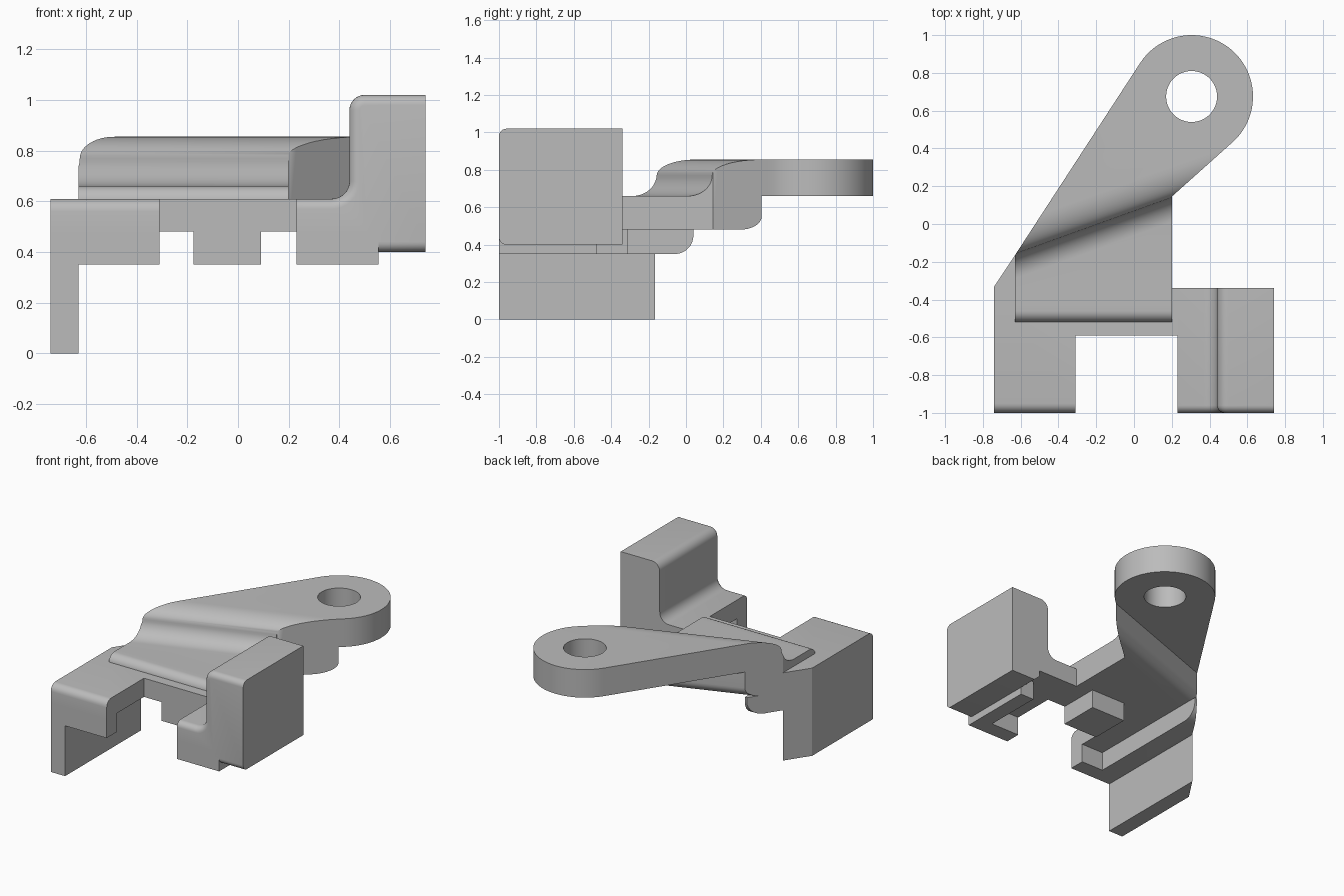
import bpy, bmesh, math
from math import cos, sin, radians, atan2, acos, degrees, hypot

cube = bpy.data.objects.get("Cube")
if cube:
    bpy.data.objects.remove(cube)

grey = bpy.data.materials.new("plain grey")
grey.use_nodes = True
colour = (0.5, 0.5, 0.5, 1)
grey.diffuse_color = colour
grey.node_tree.nodes["Principled BSDF"].inputs["Base Color"].default_value = colour


def arc(cx, cy, rx, ry, start, end, n=12):
    """Points of an elliptical arc, angles in degrees."""
    angles = [radians(start + (end - start) * i / n) for i in range(n + 1)]
    return [(cx + rx * cos(a), cy + ry * sin(a)) for a in angles]


def prism(name, profile, axis, lo, hi, shear=0, round_edge=None, radius=0.05):
    """Extrude a 2D profile along an axis, optionally rounding chosen edges."""
    place = {"x": lambda p, t: (t, p[0] + shear * t, p[1]),
             "y": lambda p, t: (p[0], t, p[1]),
             "z": lambda p, t: (p[0], p[1], t)}[axis]
    bm = bmesh.new()
    ends = [[bm.verts.new(place(p, t)) for p in profile] for t in (lo, hi)]
    bm.faces.new(ends[0])
    bm.faces.new(ends[1])
    n = len(profile)
    for i in range(n):
        j = (i + 1) % n
        bm.faces.new((ends[0][i], ends[0][j], ends[1][j], ends[1][i]))
    bmesh.ops.recalc_face_normals(bm, faces=bm.faces)
    if round_edge:
        edges = [e for e in bm.edges if round_edge(*(v.co for v in e.verts))]
        bmesh.ops.bevel(bm, geom=edges, offset=radius, segments=6,
                        profile=0.5, affect="EDGES", clamp_overlap=True)
    mesh = bpy.data.meshes.new(name)
    bm.to_mesh(mesh)
    bm.free()
    mesh.materials.append(grey)
    obj = bpy.data.objects.new(name, mesh)
    bpy.context.collection.objects.link(obj)
    return obj


def block(name, x0, x1, y0, y1, z0, z1):
    return prism(name, [(x0, y0), (x1, y0), (x1, y1), (x0, y1)], "z", z0, z1)


def combine(obj, tool, operation):
    """Apply a boolean and discard the tool."""
    mod = obj.modifiers.new("cut", "BOOLEAN")
    mod.operation, mod.object, mod.solver = operation, tool, "EXACT"
    bpy.context.view_layer.objects.active = obj
    bpy.ops.object.modifier_apply(modifier=mod.name)
    bpy.data.objects.remove(tool)


def on_front(a, b):
    return a.y < -0.999 and b.y < -0.999


# Stepped lever arm: plan outline with a round eye at its end
eye_x, eye_y, eye_r = 0.305, 0.675, 0.325


def tangent_angle(x, y, side):
    dx, dy = x - eye_x, y - eye_y
    return degrees(atan2(dy, dx) + side * acos(eye_r / hypot(dx, dy)))


start = tangent_angle(0.2, 0.145, 1)
end = tangent_angle(-0.63, -0.165, -1) + 360
outline = [(-0.63, -0.52), (0.2, -0.52), (0.2, 0.145)]
outline += arc(eye_x, eye_y, eye_r, eye_r, start, end, 48)
outline += [(-0.63, -0.165)]
arm = prism("lever_arm", outline, "z", 0.3, 1.1)

# Oblique step running across the arm
mid, rear = 0.068, 0.228
step = [(-1.5, 0.48), (-1.5, 0.66)]
step += arc(mid - 0.13, 0.77, 0.13, 0.11, -90, 0)
step += arc(mid + 0.16, 0.77, 0.16, 0.085, 180, 90)
step += [(2, 0.855), (2, 0.66), (rear, 0.66)]
step += arc(rear - 0.07, 0.55, 0.07, 0.07, 0, -90, 8)
combine(arm, prism("step_tool", step, "x", -1.3, 1.3, shear=0.36), "INTERSECT")

# Rounded front lip of the arm
lip = [(-0.52, 0.3)] + arc(-0.46, 0.60, 0.06, 0.06, 180, 90, 8)
lip += [(-0.42, 0.66), (-0.42, 1), (1.2, 1), (1.2, 0.3)]
combine(arm, prism("lip_tool", lip, "x", -1, 1), "INTERSECT")

# Hole through the eye
hole = arc(eye_x, eye_y, 0.135, 0.135, 0, 360, 48)[:-1]
combine(arm, prism("hole_tool", hole, "z", 0.2, 1.3), "DIFFERENCE")

# Base plate with the right prong and bridge
base = [(-0.74, -1), (-0.31, -1), (-0.31, -0.59), (0.23, -0.59), (0.23, -0.34),
        (0.2, -0.34), (0.2, -0.165), (-0.63, -0.165), (-0.74, -0.33)]
prism("base_plate", base, "z", 0.48, 0.61,
      round_edge=lambda a, b: on_front(a, b) and min(a.z, b.z) > 0.6)

# Side leg
prism("side_leg", [(-0.74, -1), (-0.63, -1), (-0.63, -0.165), (-0.74, -0.33)],
      "z", 0, 0.48)

# Tall block with its prong and fillet
tall = [(0.23, 0.48), (0.51, 0.48), (0.51, 0.44), (0.555, 0.40), (0.74, 0.40),
        (0.74, 1.02)]
tall += arc(0.5, 0.96, 0.06, 0.06, 90, 180, 8)
tall += arc(0.37, 0.68, 0.07, 0.07, 0, -90, 8)
tall += [(0.23, 0.61)]


def tall_front_edge(a, b):
    upright_side = abs(a.x - b.x) < 0.001 and (a.x > 0.73 or a.x < 0.24)
    underside = max(a.x, b.x) < 0.56 and max(a.z, b.z) < 0.5
    return on_front(a, b) and not upright_side and not underside


prism("tall_block", tall, "y", -1, -0.34, round_edge=tall_front_edge)

# Guide rail beside the leg, rounded at the back
rail = prism("left_rail", [(-0.63, -1), (-0.48, -1), (-0.48, 0.065), (-0.63, -0.165)],
             "z", 0.35, 0.48)
rail_side = [(-1.1, 0.6), (-1.1, 0.35)] + arc(-0.06, 0.45, 0.1, 0.1, -90, 0, 8)
rail_side += [(0.04, 0.6)]
combine(rail, prism("rail_tool", rail_side, "x", -1, 0), "INTERSECT")

# Lips, tab and short rail under the base
block("left_lip", -0.48, -0.31, -1, -0.89, 0.35, 0.48)
block("middle_tab", -0.175, 0.09, -0.59, -0.31, 0.35, 0.48)
block("right_lip", 0.23, 0.555, -1, -0.89, 0.35, 0.48)
block("right_rail", 0.45, 0.555, -0.89, -0.475, 0.35, 0.48)

# Smooth the rounded surfaces, keep the edges sharp
for obj in bpy.context.scene.objects:
    obj.select_set(obj.type == "MESH")
bpy.context.view_layer.objects.active = arm
bpy.ops.object.shade_smooth_by_angle(angle=radians(30))
